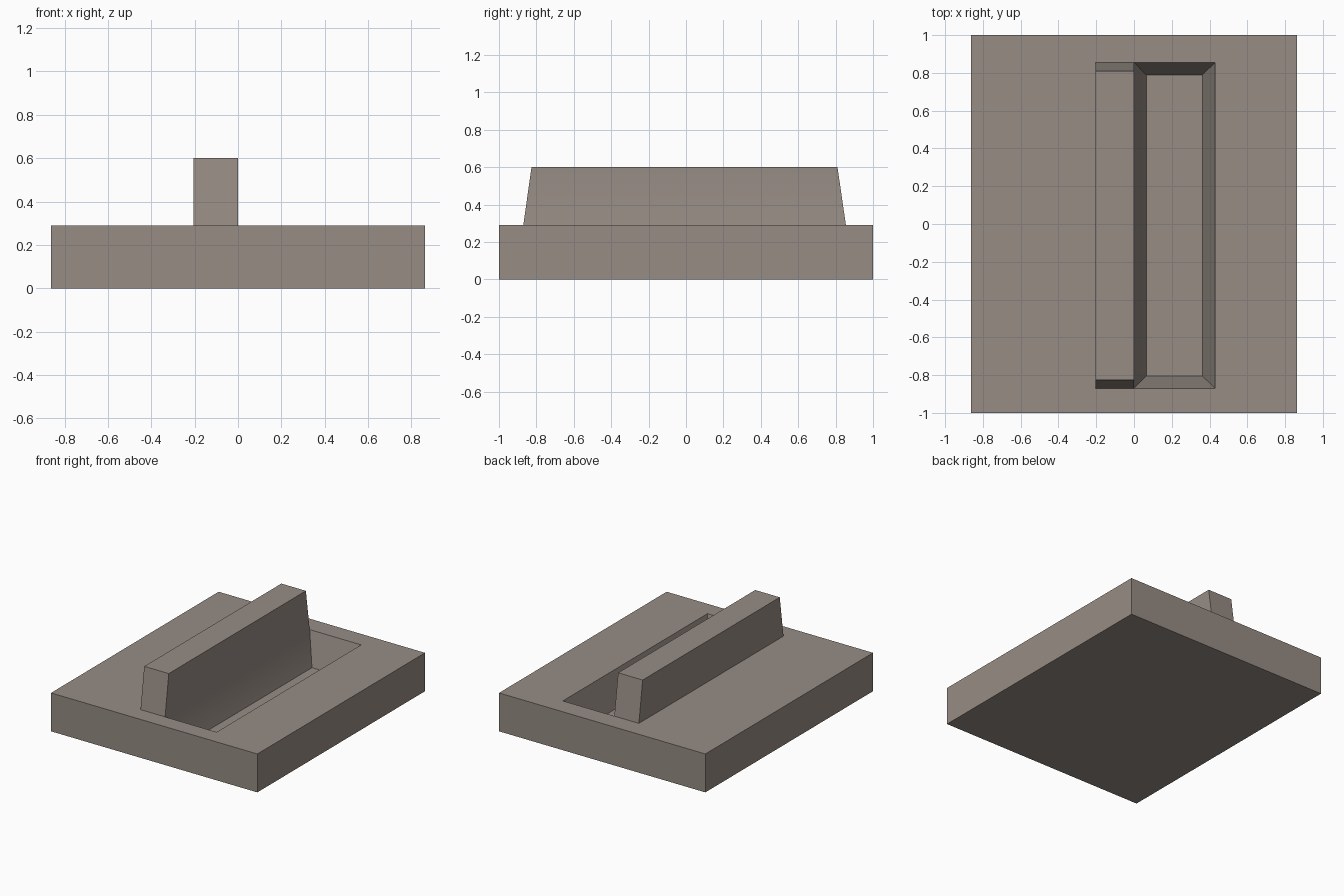
import bpy, bmesh, math

if "Cube" in bpy.data.objects:
    bpy.data.objects.remove(bpy.data.objects["Cube"])

bm = bmesh.new()


def rect(x0, x1, y0, y1, z):
    """Four corner vertices, counter-clockwise from above."""
    return [bm.verts.new((x, y, z)) for x, y in ((x0, y0), (x1, y0), (x1, y1), (x0, y1))]


def walls(low, high):
    """Quads joining two matching rectangles."""
    for i in range(4):
        j = (i + 1) % 4
        bm.faces.new((low[i], low[j], high[j], high[i]))


Z = 0.29
# Base slab sides and underside
bottom = rect(-0.862, 0.862, -1, 1, 0)
outer = rect(-0.862, 0.862, -1, 1, Z)
bm.faces.new(bottom[::-1])
walls(bottom, outer)

# Footprints of raised bar (left) and pocket (right), sharing the edge x = 0
bar = rect(-0.205, 0, -0.87, 0.855, Z)
hole_front = bm.verts.new((0.43, -0.87, Z))
hole_back = bm.verts.new((0.43, 0.855, Z))
hole = [bar[1], hole_front, hole_back, bar[2]]

# Slab top surrounding both footprints
bm.faces.new((outer[0], outer[1], hole_front, bar[1], bar[0]))
bm.faces.new((outer[1], outer[2], hole_back, hole_front))
bm.faces.new((outer[2], outer[3], bar[3], bar[2], hole_back))
bm.faces.new((outer[3], outer[0], bar[0], bar[3]))

# Raised bar with sloping ends
bar_top = rect(-0.205, 0, -0.826, 0.81, 0.6)
walls(bar, bar_top)
bm.faces.new(bar_top)

# Pocket with sloping walls
floor = rect(0.065, 0.362, -0.805, 0.79, 0.045)
walls(hole, floor)
bm.faces.new(floor)

bmesh.ops.recalc_face_normals(bm, faces=bm.faces[:])
mesh = bpy.data.meshes.new("switch_plate")
bm.to_mesh(mesh)
bm.free()

# Single warm grey colour
mat = bpy.data.materials.new("warm grey")
mat.diffuse_color = (0.305, 0.262, 0.231, 1)
mat.use_nodes = True
mat.node_tree.nodes["Principled BSDF"].inputs["Base Color"].default_value = mat.diffuse_color
mesh.materials.append(mat)

obj = bpy.data.objects.new("slab_with_bar_and_pocket", mesh)
bpy.context.collection.objects.link(obj)
bpy.context.view_layer.objects.active = obj
obj.select_set(True)
bpy.ops.object.shade_smooth_by_angle(angle=math.radians(30))
